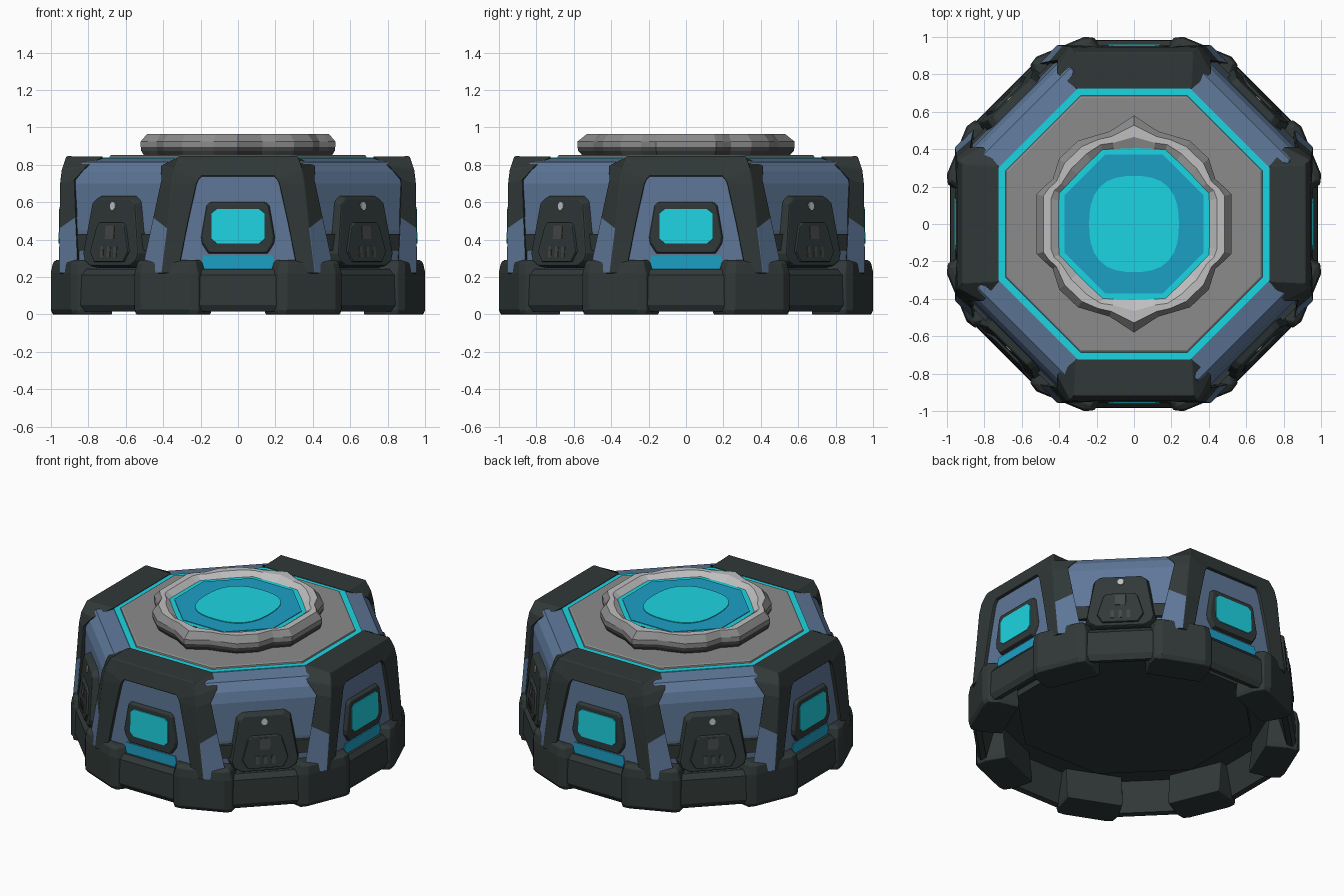
import bpy, bmesh, math
from mathutils import Vector

if "Cube" in bpy.data.objects:
    bpy.data.objects.remove(bpy.data.objects["Cube"])

def material(name, rgb):
    m = bpy.data.materials.new(name)
    m.diffuse_color = (*rgb, 1)
    m.use_nodes = True
    m.node_tree.nodes["Principled BSDF"].inputs["Base Color"].default_value = m.diffuse_color
    return m

DARK = material("dark armour", (.030, .040, .039))
BLUE = material("slate blue", (.112, .185, .315))
CYAN = material("bright cyan", (.012, .660, .760))
TEAL = material("deep teal", (.012, .350, .560))
GREY = material("mid grey", (.260, .260, .260))
PALE = material("pale grey", (.520, .520, .530))
SOOT = material("dark grey", (.060, .062, .062))

R = math.radians
CARD = [R(90 * i) for i in range(4)]
DIAG = [R(45 + 90 * i) for i in range(4)]
CORNER = [R(22.5 + 45 * i) for i in range(8)]

def loft(name, loops, mats, angles=(0,), bevel=0, closed=False, rule=None):
    """Skin loops of (sideways, outward, up) points, repeated around the axis."""
    bm = bmesh.new()
    for a in angles:
        s, c = math.sin(a), math.cos(a)
        rings = [[bm.verts.new((u * c + d * s, u * s - d * c, z)) for u, d, z in lp] for lp in loops]
        n = len(rings[0])
        pairs = list(zip(rings, rings[1:])) + ([(rings[-1], rings[0])] if closed else [])
        for k, (p, q) in enumerate(pairs):
            for i in range(n):
                j = (i + 1) % n
                f = bm.faces.new((p[i], p[j], q[j], q[i]))
                f.material_index = rule(k, i) if rule else 0
        if not closed:
            bm.faces.new(rings[0])
            bm.faces.new(rings[-1])
    bmesh.ops.recalc_face_normals(bm, faces=bm.faces)
    me = bpy.data.meshes.new(name)
    bm.to_mesh(me)
    bm.free()
    ob = bpy.data.objects.new(name, me)
    bpy.context.collection.objects.link(ob)
    for m in (mats if isinstance(mats, list) else [mats]):
        me.materials.append(m)
    if bevel:
        b = ob.modifiers.new("soft edges", 'BEVEL')
        b.width, b.segments, b.limit_method, b.angle_limit = bevel, 2, 'ANGLE', R(30)
    return ob

def plate(name, half, d0, d1, mat, angles, shrink=.93, lean=0, bevel=0, du=0):
    """Mirror-symmetric outline (half list of u, z from top to bottom) pushed outward."""
    pts = half + [(-u, z) for u, z in reversed(half)]
    zm = sum(z for _, z in pts) / len(pts)
    back = [(u + du, d0, z) for u, z in pts]
    front = [(u * shrink + du, d1 + lean * (zm - z), zm + (z - zm) * shrink) for u, z in pts]
    return loft(name, [back, front], mat, angles, bevel)

def octagon(apothem, z):
    r = apothem / math.cos(R(22.5))
    return [(r * math.sin(a), r * math.cos(a), z) for a in CORNER]

# main shell, underside, glowing trim and top deck
loft("body_shell", [octagon(a, z) for a, z in
     [(.84, .24), (.895, .24), (.908, .45), (.897, .70), (.875, .765), (.83, .815), (.72, .835)]], BLUE)
loft("underside_rim", [octagon(.90, .215), octagon(.90, .245)], DARK)
loft("underside", [octagon(.70, .175), octagon(.70, .22)], DARK)
loft("glow_trim", [octagon(.728, .80), octagon(.725, .839)], CYAN)
loft("top_deck", [octagon(.69, .83), octagon(.685, .848), octagon(.675, .853)], GREY)

# base: thin straight segments with heavy corner blocks
def base_segment(u):
    return [(u, .93, .02), (u, .965, .015), (u, .985, .05), (u, .98, .21), (u, .955, .243), (u, .87, .243)]
loft("base_segments", [base_segment(-.3), base_segment(.3)], DARK, CARD + DIAG)
def block(s, z, inner):
    return [(-.18 * s, inner, z), (-.20 * s, .93, z), (-.185 * s, 1.0, z), (-.14 * s, 1.026, z),
            (.14 * s, 1.026, z), (.185 * s, 1.0, z), (.20 * s, .93, z), (.18 * s, inner, z)]
def inset(loop, k):
    return [(u, min(d, k), z) for u, d, z in loop]
loft("base_corner_blocks", [inset(block(.96, 0, .80), 1.01), block(1, .025, .80), block(1, .22, .82),
     inset(block(.92, .275, .85), 1.018), inset(block(.84, .292, .87), .99)], DARK, CORNER, .005)

# arched frames on the four main sides, with blue lower flanks
half_arch = [
    [(.32, .955, .22), (.41, .957, .22), (.52, .855, .22), (.32, .85, .22)],
    [(.265, .953, .50), (.38, .955, .46), (.455, .868, .52), (.265, .84, .50)],
    [(.22, .950, .70), (.355, .951, .70), (.412, .875, .72), (.22, .82, .70)],
    [(.21, .949, .72), (.342, .942, .775), (.415, .806, .795), (.21, .80, .72)],
    [(.195, .947, .738), (.32, .918, .846), (.31, .722, .844), (.195, .74, .738)]]
arch = half_arch + [[(-u, d, z) for u, d, z in s] for s in reversed(half_arch)]
loft("side_frames", arch, [DARK, BLUE], CARD, .006, rule=lambda k, i: int(k in (0, 8) and i == 1))

# recessed panel, window surround and glowing window
plate("side_panels", [(.225, .745), (.335, .22)], .86, .930, BLUE, CARD, 1, .01)
plate("panel_glow_strips", [(.185, .315), (.20, .24)], .91, .938, TEAL, CARD, 1)
plate("window_surrounds", [(.155, .605), (.175, .585), (.205, .41), (.20, .375), (.165, .32)],
      .91, .954, DARK, CARD, .92, .01, .006)
plate("windows", [(.120, .568), (.148, .545), (.148, .40), (.120, .375)], .94, .958, CYAN, CARD, .95, .01)

# diagonal sides: crossbar and control console
plate("diagonal_crossbars", [(.37, .43), (.38, .34)], .87, .928, DARK, DIAG, .98)
plate("consoles", [(.135, .64), (.175, .61), (.225, .32), (.21, .275), (.16, .245)],
      .88, .958, DARK, DIAG, .92, .08, .008)
plate("console_faces", [(.085, .495), (.11, .475), (.150, .335), (.115, .275)],
      .94, .973, DARK, DIAG, .95, .08, .004)
plate("console_screens", [(.037, .48), (.037, .40)], .95, .972, SOOT, DIAG, .9, .08)
for i, u in enumerate((-.05, 0, .05)):
    plate(f"console_slot_{i}", [(.012, .365), (.012, .305)], .95, .981, SOOT, DIAG, .9, .08, 0, u)
plate("console_studs", [(.009, .603), (.021, .590), (.021, .570), (.009, .557)],
      .92, .949, PALE, DIAG, .9, .08)

# raised scalloped ring on the deck
quarter = [(.13, .495), (.20, .475), (.30, .445), (.40, .35), (.435, .24), (.481, .199), (.52, .16)]
right = [(0, .580)] + quarter + [(x, -y) for x, y in reversed(quarter)]
outline = right + [(0, -.580)] + [(-x, -y) for x, y in right[1:]]
def ring_loop(t, z, apothem=.395):
    """Blend from the inner octagon (t=0) to the scalloped outline (t=1)."""
    pts = []
    for x, y in outline:
        a = math.atan2(y, x)
        m = (a + R(22.5)) % R(45) - R(22.5)
        r = apothem / math.cos(m)
        p = Vector((math.cos(a) * r, math.sin(a) * r)).lerp(Vector((x, y)), t)
        pts.append((p.x, -p.y, z))
    return pts
loft("scalloped_ring", [ring_loop(.05, .85), ring_loop(.86, .85), ring_loop(.98, .875), ring_loop(1, .895),
     ring_loop(1, .925), ring_loop(.72, .966), ring_loop(.38, .966), ring_loop(.05, .935)],
     [GREY, SOOT, PALE], closed=True, rule=lambda k, i: 1 if k < 3 else 2 if k in (5, 6) else 0)

# glowing pool inside the ring: rim, basin and bright centre
loft("pool_rim", [octagon(.41, .86), octagon(.41, .936)], CYAN)
loft("pool_basin", [octagon(.372, .90), octagon(.372, .940)], TEAL)
loft("pool_centre", [[(.25 * math.sin(a) * (1 - .04 * math.cos(4 * a)),
                       .268 * math.cos(a) * (1 - .04 * math.cos(4 * a)), z)
                      for a in [R(11.25 * i) for i in range(32)]] for z in (.93, .945)], CYAN)
